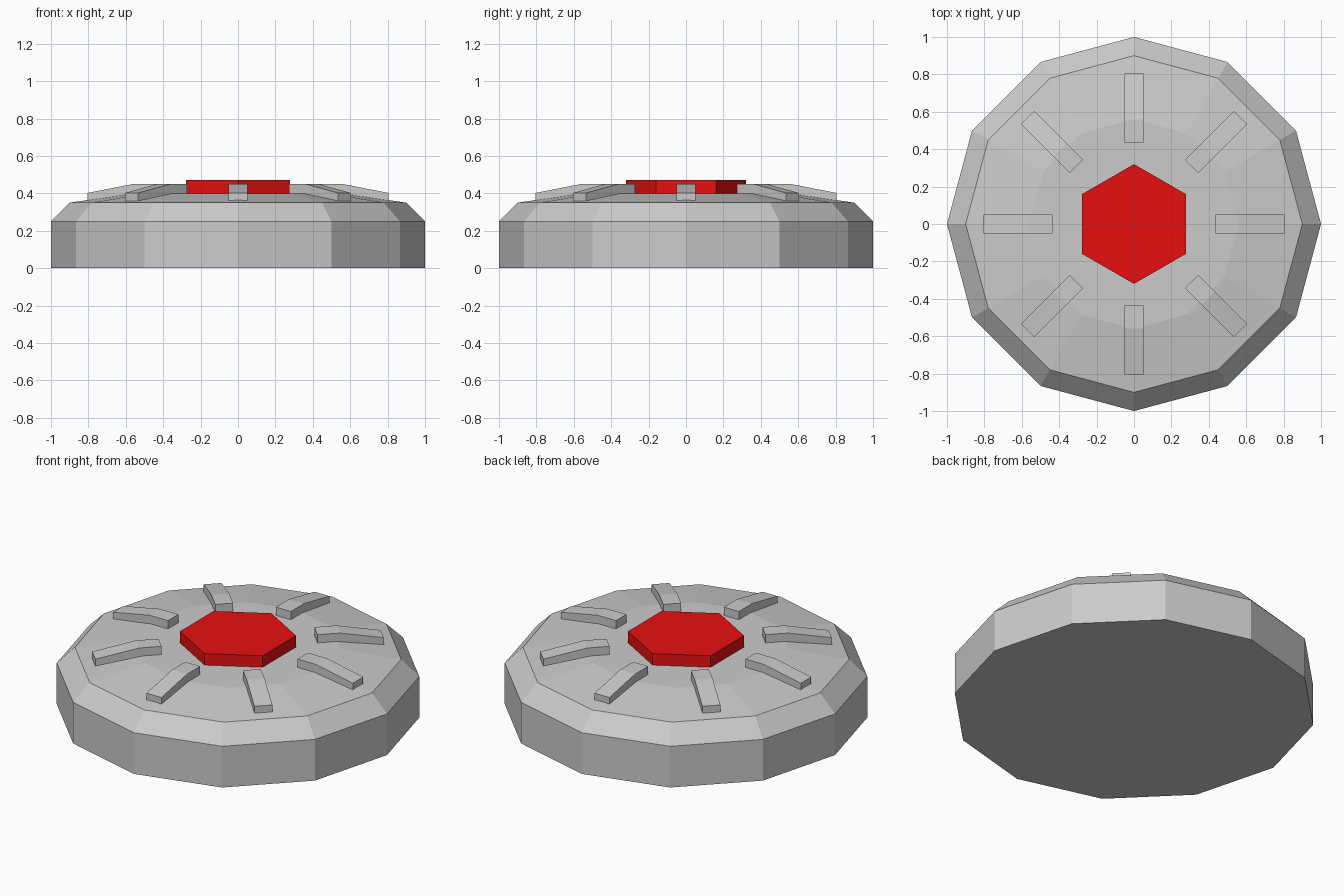
import bpy, bmesh, math
from mathutils import Matrix

cube = bpy.data.objects.get("Cube")
if cube:
    bpy.data.objects.remove(cube)


def make_material(name, rgb):
    mat = bpy.data.materials.new(name)
    mat.use_nodes = True
    mat.diffuse_color = (*rgb, 1)
    mat.node_tree.nodes["Principled BSDF"].inputs["Base Color"].default_value = (*rgb, 1)
    return mat


def make_object(name, bm, mat):
    bmesh.ops.recalc_face_normals(bm, faces=bm.faces)
    mesh = bpy.data.meshes.new(name)
    bm.to_mesh(mesh)
    bm.free()
    mesh.materials.append(mat)
    obj = bpy.data.objects.new(name, mesh)
    bpy.context.collection.objects.link(obj)
    return obj


def lathe(name, profile, sides, start, mat):
    """Stack polygon rings of (radius, height) and cap both ends."""
    bm = bmesh.new()
    rings = []
    for r, z in profile:
        angles = [start + math.tau * i / sides for i in range(sides)]
        rings.append([bm.verts.new((r * math.cos(a), r * math.sin(a), z)) for a in angles])
    for low, high in zip(rings, rings[1:]):
        for i in range(sides):
            j = (i + 1) % sides
            bm.faces.new((low[i], low[j], high[j], high[i]))
    bm.faces.new(rings[0])
    bm.faces.new(rings[-1])
    return make_object(name, bm, mat)


def rib(name, angle, mat):
    """Bent bar following the sloped top, extruded across its width."""
    section = [(0.435, 0.39), (0.56, 0.39), (0.805, 0.355),
               (0.805, 0.402), (0.56, 0.45), (0.435, 0.45)]
    bm = bmesh.new()
    side = bm.faces.new([bm.verts.new((x, -0.05, z)) for x, z in section])
    extruded = bmesh.ops.extrude_face_region(bm, geom=[side], use_keep_orig=True)
    verts = [v for v in extruded["geom"] if isinstance(v, bmesh.types.BMVert)]
    bmesh.ops.translate(bm, verts=verts, vec=(0, 0.1, 0))
    bmesh.ops.rotate(bm, verts=bm.verts, matrix=Matrix.Rotation(angle, 3, "Z"))
    make_object(name, bm, mat)


grey = make_material("light grey", (0.6, 0.6, 0.6))
red = make_material("red", (0.8, 0.005, 0.005))

# Twelve-sided body with bevelled rim and gently raised top
lathe("body", [(1, 0), (1, 0.25), (0.9, 0.35), (0.56, 0.4)], 12, 0, grey)

# Hexagonal centre button
lathe("centre_button", [(0.32, 0.39), (0.32, 0.47)], 6, math.pi / 2, red)

# Eight radial ribs
for k in range(8):
    rib(f"rib_{k + 1}", k * math.tau / 8, grey)
